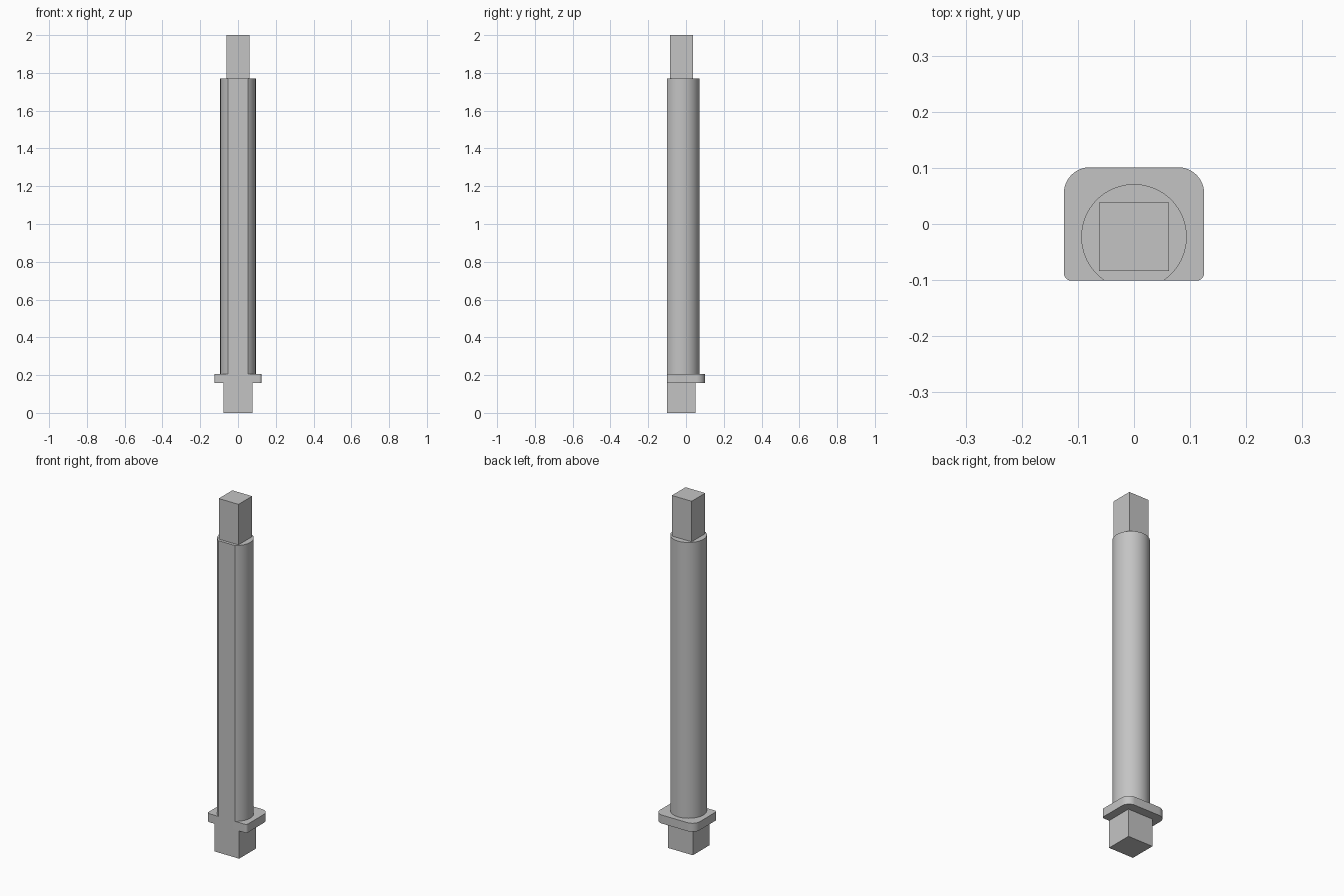
import bpy, bmesh, math

cube = bpy.data.objects.get("Cube")
if cube:
    bpy.data.objects.remove(cube, do_unlink=True)

grey = bpy.data.materials.new("plain_grey")
grey.use_nodes = True
colour = (0.55, 0.55, 0.55, 1)
grey.diffuse_color = colour
grey.node_tree.nodes["Principled BSDF"].inputs["Base Color"].default_value = colour

FRONT = -0.101          # shared flat front plane
AXIS_Y = -0.023         # centre line of the shaft


def arc(cx, cy, r, start, end, steps):
    """Points along an arc, angles in radians."""
    return [(cx + r * math.cos(start + (end - start) * i / steps),
             cy + r * math.sin(start + (end - start) * i / steps))
            for i in range(steps + 1)]


def rectangle(half, y0, y1):
    return [(-half, y0), (half, y0), (half, y1), (-half, y1)]


def extrude(name, profile, z0, z1):
    """Solid prism from a counter-clockwise profile."""
    bm = bmesh.new()
    base = bm.faces.new([bm.verts.new((x, y, z0)) for x, y in profile])
    out = bmesh.ops.extrude_face_region(bm, geom=[base], use_keep_orig=True)
    top = [v for v in out["geom"] if isinstance(v, bmesh.types.BMVert)]
    bmesh.ops.translate(bm, verts=top, vec=(0, 0, z1 - z0))
    bmesh.ops.recalc_face_normals(bm, faces=bm.faces)
    mesh = bpy.data.meshes.new(name)
    bm.to_mesh(mesh)
    bm.free()
    mesh.materials.append(grey)
    obj = bpy.data.objects.new(name, mesh)
    bpy.context.collection.objects.link(obj)
    bpy.ops.object.select_all(action="DESELECT")
    obj.select_set(True)
    bpy.context.view_layer.objects.active = obj
    bpy.ops.object.shade_smooth_by_angle(angle=math.radians(25))
    return obj


# Square foot below the flange
extrude("square_foot", rectangle(0.078, FRONT, 0.05), 0, 0.157)

# Flange plate: large round corners at the back, small ones at the front
W, BIG, SMALL = 0.125, 0.046, 0.014
quarter = math.pi / 2
corners = [(W - SMALL, FRONT + SMALL, SMALL, -1), (W - BIG, -FRONT - BIG, BIG, 0),
           (BIG - W, -FRONT - BIG, BIG, 1), (SMALL - W, FRONT + SMALL, SMALL, 2)]
flange = []
for cx, cy, r, q in corners:
    flange += arc(cx, cy, r, q * quarter, (q + 1) * quarter, 10)
extrude("flange", flange, 0.157, 0.205)

# Long round shaft with a flat cut along its front
R = 0.094
cut = math.asin((FRONT - AXIS_Y) / R)
extrude("flatted_shaft", arc(0, AXIS_Y, R, cut, math.pi - cut, 72), 0.205, 1.77)

# Square drive end on top
extrude("square_drive", rectangle(0.062, AXIS_Y - 0.061, AXIS_Y + 0.061), 1.77, 2)
